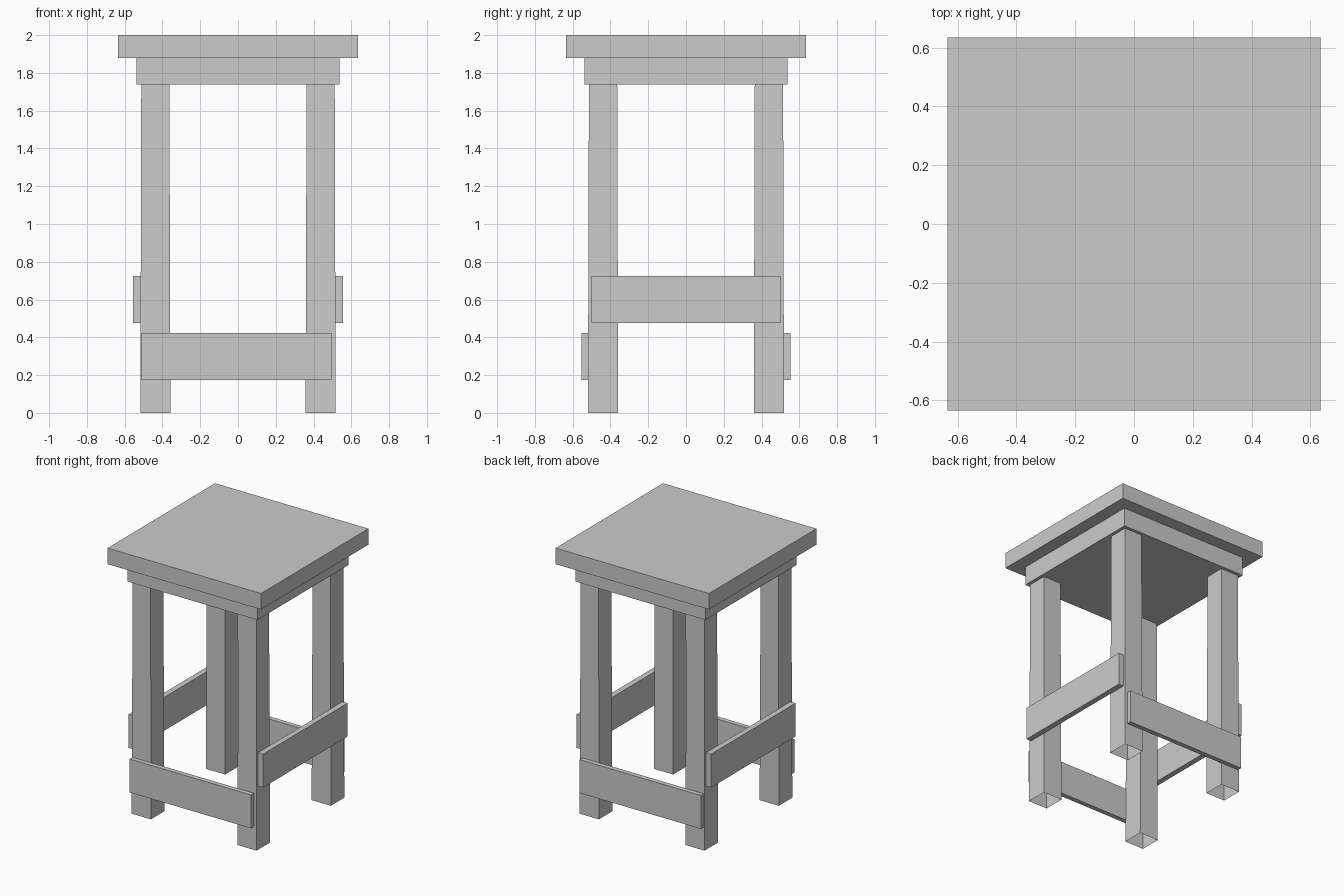
import bpy, bmesh

if "Cube" in bpy.data.objects:
    bpy.data.objects.remove(bpy.data.objects["Cube"])


def box(name, x, y, z, flare=0.0, open_ends=False):
    """Box from (min, max) ranges; flare widens the foot, open_ends drops the caps."""
    bm = bmesh.new()
    bmesh.ops.create_cube(bm, size=1)
    for v in bm.verts:
        grow = 2 * flare if v.co.z < 0 else 0
        v.co = [sum(r) / 2 + c * (r[1] - r[0] + g)
                for r, c, g in zip((x, y, z), v.co, (grow, grow, 0))]
    if open_ends:
        bm.normal_update()
        caps = [f for f in bm.faces if abs(f.normal.z) > 0.9]
        bmesh.ops.delete(bm, geom=caps, context='FACES_ONLY')
    mesh = bpy.data.meshes.new(name)
    bm.to_mesh(mesh)
    bm.free()
    obj = bpy.data.objects.new(name, mesh)
    bpy.context.collection.objects.link(obj)
    return obj


def span(sign, a, b):
    return tuple(sorted((sign * a, sign * b)))


# Seat slab and the solid block beneath it
box("seat", (-0.635, 0.635), (-0.635, 0.635), (1.88, 2.0))
box("apron", (-0.537, 0.537), (-0.537, 0.537), (1.738, 1.88))

# Four hollow legs, slightly wider at the foot
for sy, row in ((-1, "front"), (1, "back")):
    for sx, side in ((-1, "left"), (1, "right")):
        box(f"{row}_{side}_leg", span(sx, 0.363, 0.512), span(sy, 0.364, 0.514),
            (0, 1.738), flare=0.005, open_ends=True)

# Low front and back rails, set a little to the left
for sy, row in ((-1, "front"), (1, "back")):
    box(f"{row}_rail", (-0.51, 0.494), span(sy, 0.516, 0.552), (0.173, 0.423))

# Higher side rails
for sx, side in ((-1, "left"), (1, "right")):
    box(f"{side}_rail", span(sx, 0.515, 0.557), (-0.5, 0.5), (0.475, 0.725))
